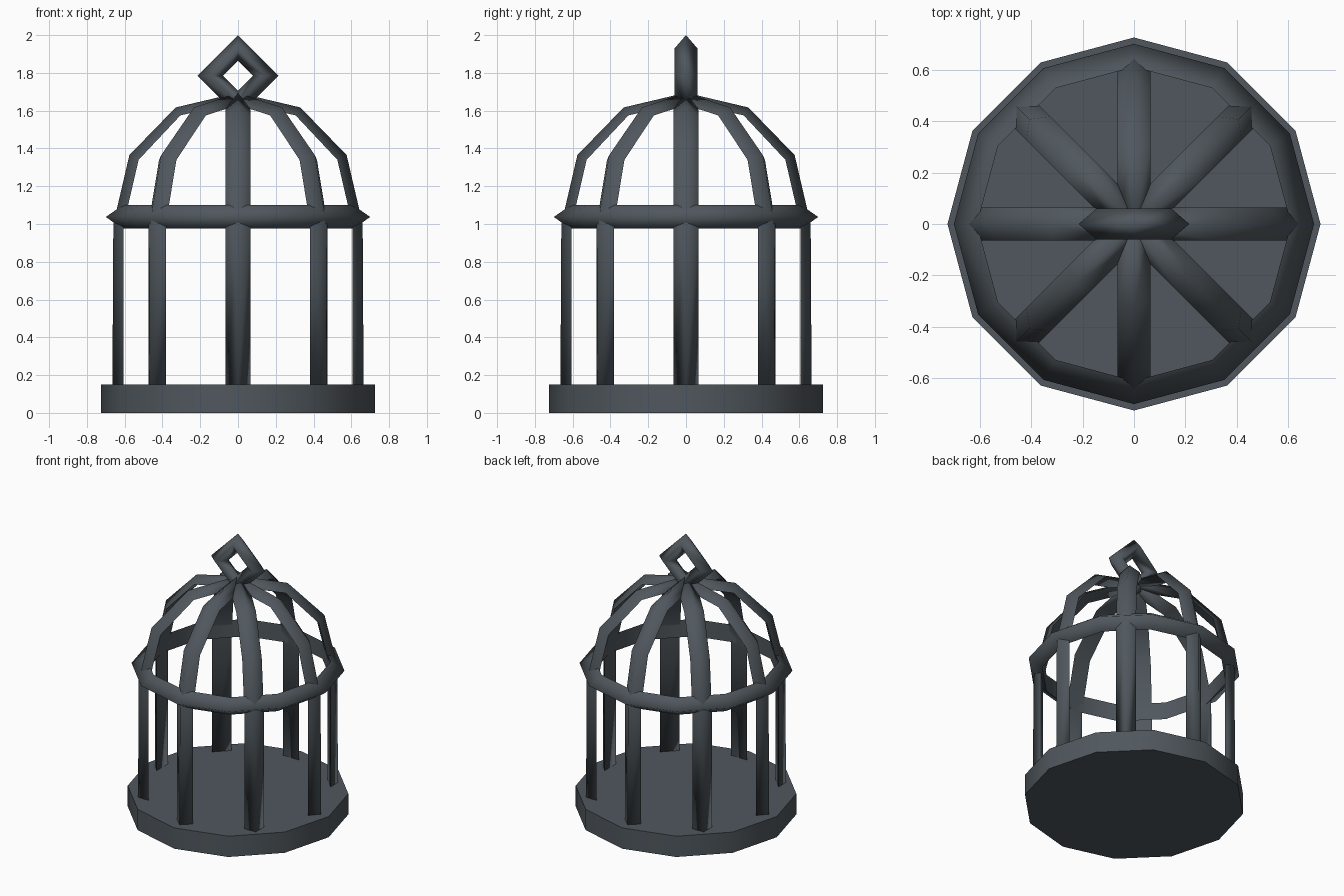
import bpy, bmesh
from math import sin, cos, pi, radians
from mathutils import Vector, Matrix

if "Cube" in bpy.data.objects:
    bpy.data.objects.remove(bpy.data.objects["Cube"])

iron = bpy.data.materials.new("dark_slate_iron")
iron.use_nodes = True
COLOUR = (0.08, 0.096, 0.11, 1)
iron.diffuse_color = COLOUR
iron.node_tree.nodes["Principled BSDF"].inputs["Base Color"].default_value = COLOUR


def finish(name, bm, angle):
    """Turn a bmesh into a shaded object."""
    bmesh.ops.recalc_face_normals(bm, faces=bm.faces)
    mesh = bpy.data.meshes.new(name)
    bm.to_mesh(mesh)
    bm.free()
    mesh.materials.append(iron)
    obj = bpy.data.objects.new(name, mesh)
    bpy.context.collection.objects.link(obj)
    bpy.ops.object.select_all(action='DESELECT')
    obj.select_set(True)
    bpy.context.view_layer.objects.active = obj
    bpy.ops.object.shade_smooth_by_angle(angle=radians(angle))
    return obj


def loft(bm, sections, closed):
    """Skin a row of matching cross-sections."""
    rows = [[bm.verts.new(p) for p in s] for s in sections]
    pairs = list(zip(rows, rows[1:]))
    if closed:
        pairs.append((rows[-1], rows[0]))
    else:
        bm.faces.new(rows[0])
        bm.faces.new(rows[-1])
    for a, b in pairs:
        for i in range(len(a)):
            j = (i + 1) % len(a)
            bm.faces.new((a[i], a[j], b[j], b[i]))


def hoop(name, profile, sides, angle, matrix=Matrix()):
    """Revolve a closed (radius, height) profile with few sides."""
    bm = bmesh.new()
    turns = [2 * pi * k / sides for k in range(sides)]
    loft(bm, [[matrix @ Vector((r * cos(t), r * sin(t), z)) for r, z in profile]
              for t in turns], True)
    return finish(name, bm, angle)


# Twelve-sided floor slab
bm = bmesh.new()
loft(bm, [[(0.725 * cos(k * pi / 6), 0.725 * sin(k * pi / 6), z)
           for k in range(12)] for z in (0, 0.15)], False)
finish("base", bm, 45)

# Eight bars: upright post bending into the dome, ridge outward, flat inside
HALF = 0.065
ridge = [(0.665, 0.14), (0.66, 1.0), (0.575, 1.365), (0.33, 1.617), (0, 1.695)]
inner = [(0.605, 0.14), (0.605, 1.0), (0.526, 1.34), (0.305, 1.575), (0, 1.645)]
for n in range(8):
    turn = Matrix.Rotation(n * pi / 4, 3, 'Z')
    bm = bmesh.new()
    loft(bm, [[turn @ Vector(p) for p in
               ((ro, 0, zo), (ri, HALF, zi), (ri, -HALF, zi))]
              for (ro, zo), (ri, zi) in zip(ridge, inner)], False)
    finish(f"cage_bar_{n + 1}", bm, 115)

# Hoop where the posts meet the dome
hoop("middle_hoop", [(0.70, 1.037), (0.61, 1.10), (0.61, 0.975)], 12, 115)

# Diamond-shaped hanging ring standing in the x-z plane
upright = Matrix.Translation((0, 0, 1.785)) @ Matrix.Rotation(pi / 2, 4, 'X')
hoop("hanging_ring", [(0.215, 0), (0.145, 0.06), (0.08, 0), (0.145, -0.06)],
     4, 115, upright)
